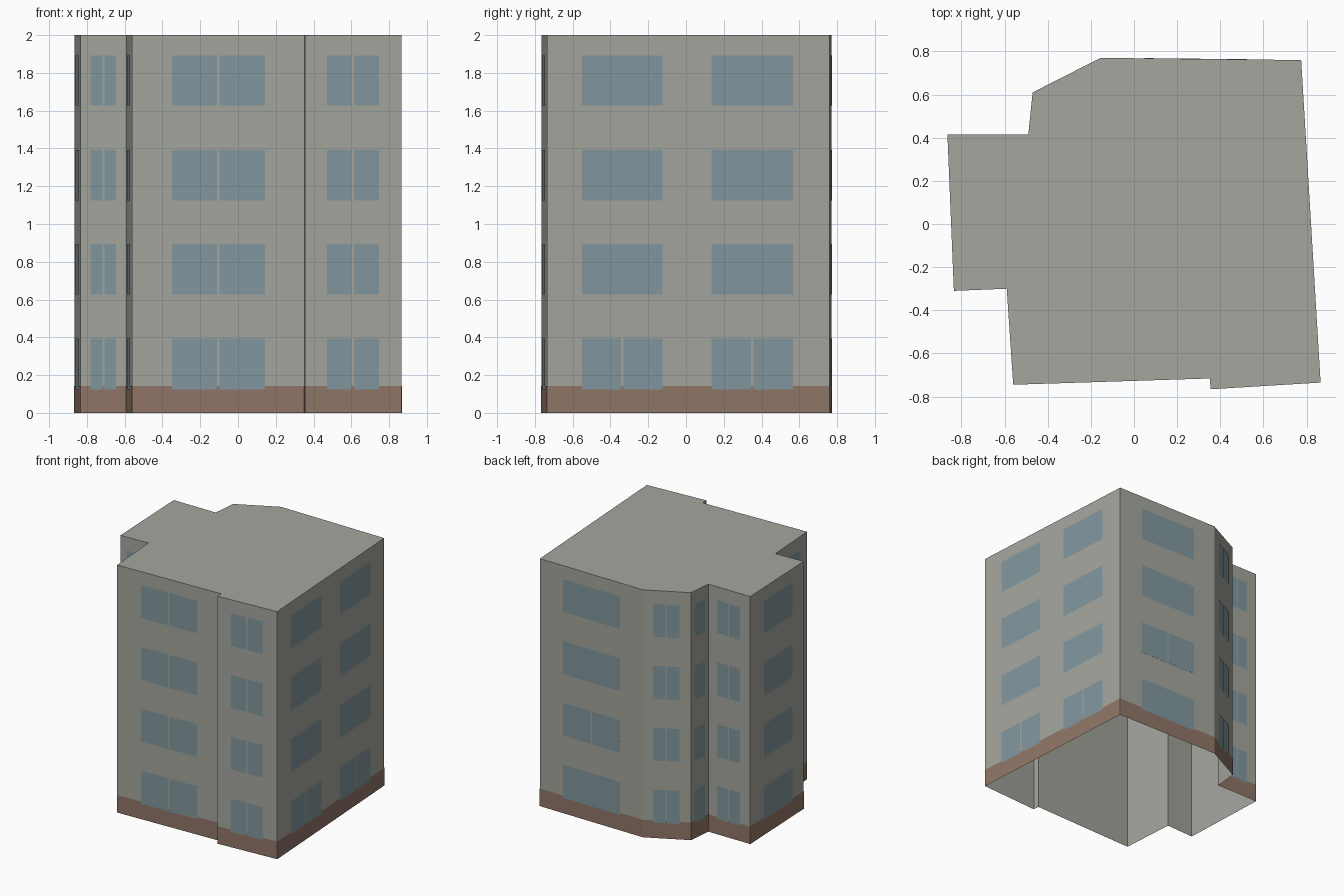
import bpy
import bmesh
from mathutils import Vector

cube = bpy.data.objects.get("Cube")
if cube:
    bpy.data.objects.remove(cube, do_unlink=True)


def material(name, rgb):
    m = bpy.data.materials.new(name)
    m.use_nodes = True
    m.diffuse_color = (*rgb, 1)
    m.node_tree.nodes["Principled BSDF"].inputs["Base Color"].default_value = (*rgb, 1)
    return m


WALL = material("grey render", (0.38, 0.38, 0.345))
GLASS = material("blue glass", (0.22, 0.31, 0.34))
BRICK = material("brown plinth", (0.28, 0.18, 0.137))

HEIGHT, PLINTH = 2.0, 0.142
ROWS = [(0.125, 0.393), (0.628, 0.893), (1.125, 1.393), (1.628, 1.893)]
GAP = 0.012

# Footprint, counter-clockwise from the front left corner
outline = [Vector(p) for p in (
    (-0.56, -0.745), (0.352, -0.716), (0.355, -0.766), (0.865, -0.735),
    (0.775, 0.76), (-0.155, 0.77), (-0.47, 0.61), (-0.49, 0.415),
    (-0.865, 0.415), (-0.835, -0.31), (-0.59, -0.30))]
walls = list(zip(outline, outline[1:] + outline[:1]))


def finish(name, bm, mat):
    mesh = bpy.data.meshes.new(name)
    bm.to_mesh(mesh)
    bm.free()
    mesh.materials.append(mat)
    ob = bpy.data.objects.new(name, mesh)
    bpy.context.collection.objects.link(ob)
    return ob


def plate(bm, wall, span, z_range, offset):
    """Upright rectangle on a wall, span given in fractions of the wall length."""
    a, b = wall
    d = b - a
    out = Vector((d.y, -d.x)).normalized() * offset
    ends = [a + d * t + out for t in span]
    (p, q), (lo, hi) = ends, z_range
    corners = [(*p, lo), (*q, lo), (*q, hi), (*p, hi)]
    return bm.faces.new([bm.verts.new(c) for c in corners])


# Hollow shell: outer walls and flat roof, open underneath
bm = bmesh.new()
base = [bm.verts.new((*p, 0)) for p in outline]
top = [bm.verts.new((*p, HEIGHT)) for p in outline]
for i in range(len(outline)):
    j = (i + 1) % len(outline)
    bm.faces.new((base[i], base[j], top[j], top[i]))
bm.faces.new(top)
finish("walls_and_roof", bm, WALL)

# Plinth band around the foot of every wall
bm = bmesh.new()
for w in walls:
    plate(bm, w, (0, 1), (0, PLINTH), 0.002)
finish("plinth", bm, BRICK)

# Windows: wall name, wall index, spans along the wall, rows split by a mullion
ALL, NONE = {0, 1, 2, 3}, set()
layout = [
    ("front", 0, [(0.23, 0.77)], ALL),
    ("front_bay", 2, [(0.225, 0.765)], ALL),
    ("right_side", 3, [(0.124, 0.408), (0.582, 0.87)], {0}),
    ("back", 4, [(0.225, 0.78)], {1}),
    ("chamfer", 5, [(0.21, 0.77)], ALL),
    ("back_return", 6, [(0.22, 0.78)], NONE),
    ("wing_back", 7, [(0.22, 0.76)], ALL),
    ("wing_side", 8, [(0.25, 0.78)], NONE),
    ("wing_front", 9, [(0.224, 0.776)], ALL),
    ("front_return", 10, [(0.22, 0.78)], NONE),
]
for name, index, spans, split in layout:
    bm = bmesh.new()
    wall = walls[index]
    half = GAP / 2 / (wall[1] - wall[0]).length
    for row, z_range in enumerate(ROWS):
        for s, e in spans:
            mid = (s + e) / 2
            panes = [(s, mid - half), (mid + half, e)] if row in split else [(s, e)]
            for pane in panes:
                plate(bm, wall, pane, z_range, 0.004)
    finish(name + "_windows", bm, GLASS)

# Shallow apron panel over the lower part of one back window
bm = bmesh.new()
face = plate(bm, walls[4], (0.225, 0.78), (0.628, 0.72), 0.001)
ext = bmesh.ops.extrude_face_region(bm, geom=[face])
normal = Vector(face.normal) if face.normal.length else Vector((0, 1, 0))
moved = [v for v in ext["geom"] if isinstance(v, bmesh.types.BMVert)]
bmesh.ops.translate(bm, verts=moved, vec=normal * 0.008)
bmesh.ops.recalc_face_normals(bm, faces=bm.faces)
finish("back_apron_panel", bm, WALL)
